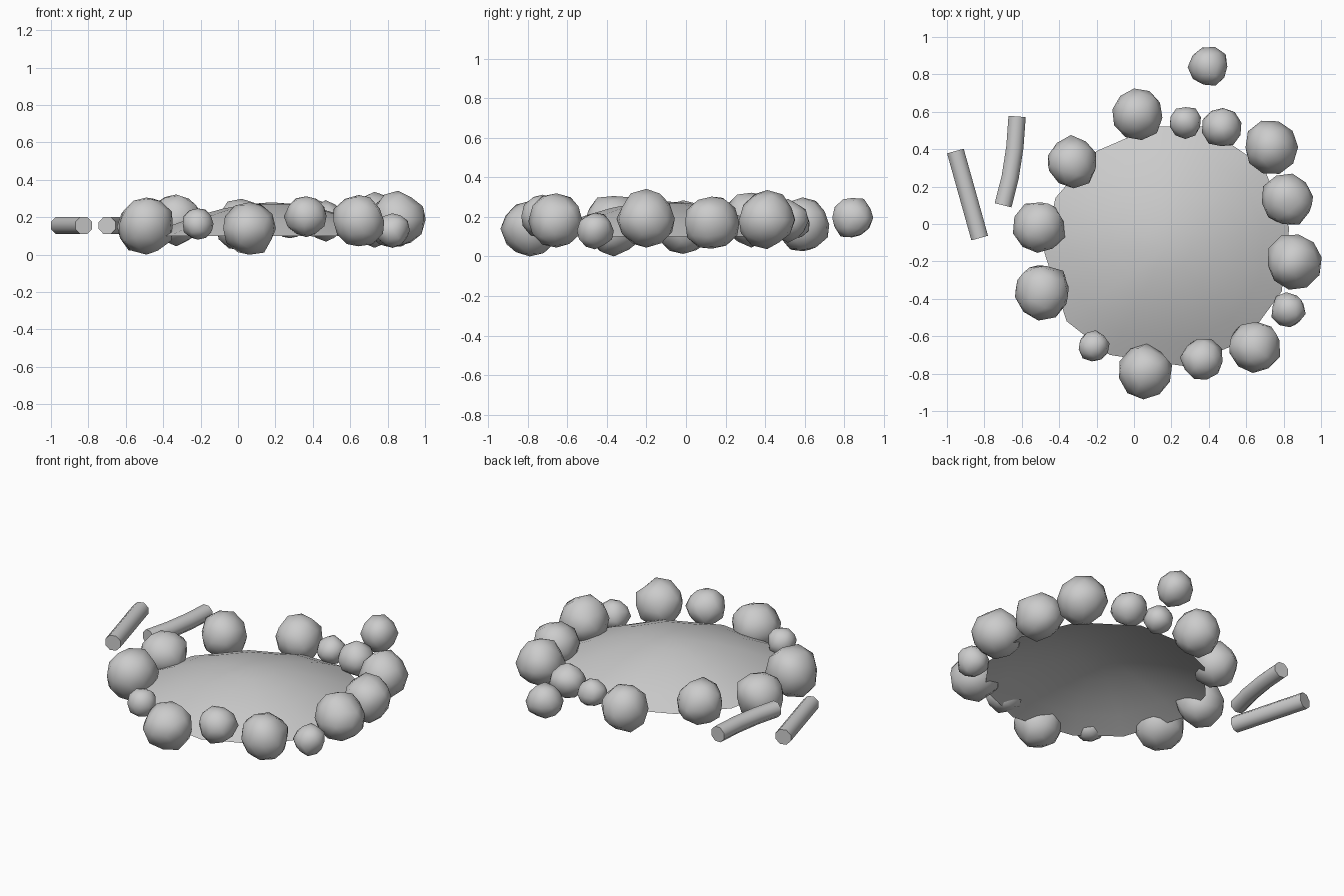
import bpy, bmesh, math, random
from mathutils import Vector

if "Cube" in bpy.data.objects:
    bpy.data.objects.remove(bpy.data.objects["Cube"])

random.seed(7)

def finish(bm, name, angle=50):
    me = bpy.data.meshes.new(name)
    bm.to_mesh(me)
    bm.free()
    ob = bpy.data.objects.new(name, me)
    bpy.context.collection.objects.link(ob)
    bpy.ops.object.select_all(action='DESELECT')
    ob.select_set(True)
    bpy.context.view_layer.objects.active = ob
    bpy.ops.object.shade_smooth_by_angle(angle=math.radians(angle))
    return ob

def stone(i, x, y, z, r):
    # slightly knobbly low-poly ball, turned at random
    bm = bmesh.new()
    bmesh.ops.create_icosphere(bm, subdivisions=2, radius=1)
    spin = random.uniform(0, 6.28)
    c, s = math.cos(spin), math.sin(spin)
    for v in bm.verts:
        p = v.co * r * random.uniform(0.93, 1.07)
        v.co = Vector((x + c * p.x - s * p.y, y + s * p.x + c * p.y, max(0, z + p.z)))
    finish(bm, f"stone_{i}")

def stick(name, path, z, r, sides=8):
    # tube swept along a flat path, with capped ends
    bm = bmesh.new()
    pts = [Vector((x, y, z)) for x, y in path]
    rings = []
    for i, p in enumerate(pts):
        d = (pts[min(i + 1, len(pts) - 1)] - pts[max(i - 1, 0)]).normalized()
        side = Vector((-d.y, d.x, 0))
        ring = []
        for k in range(sides):
            a = 2 * math.pi * (k + 0.5) / sides
            ring.append(bm.verts.new(p + side * r * math.cos(a) + Vector((0, 0, r * math.sin(a)))))
        rings.append(ring)
    for a, b in zip(rings, rings[1:]):
        for k in range(sides):
            n = (k + 1) % sides
            bm.faces.new((a[k], a[n], b[n], b[k]))
    bm.faces.new(rings[0])
    bm.faces.new(rings[-1])
    bmesh.ops.recalc_face_normals(bm, faces=bm.faces)
    finish(bm, name)

# shallow domed bed: open shell with an uneven twelve-sided rim
rim = [(.83, -.02), (.69, .31), (.38, .52), (.1, .52), (-.2, .39), (-.42, .14),
       (-.48, -.15), (-.36, -.52), (-.13, -.7), (.27, -.76), (.6, -.62), (.79, -.36)]
cx, cy = 0.18, -0.12
bm = bmesh.new()
rings = []
for t in (1, .8, .6, .4, .2):
    z = 0.10 + 0.18 * (1 - t ** 1.8)
    rings.append([bm.verts.new((cx + (x - cx) * t, cy + (y - cy) * t, z)) for x, y in rim])
top = bm.verts.new((cx, cy, 0.28))
for k in range(len(rim)):
    n = (k + 1) % len(rim)
    for a, b in zip(rings, rings[1:]):
        bm.faces.new((a[k], a[n], b[n], b[k]))
    bm.faces.new((rings[-1][k], rings[-1][n], top))
finish(bm, "domed_bed")

# ring of stones, plus one stray
stones = [
    (.02, .59, .16, .14), (.275, .545, .17, .085), (.47, .515, .18, .105),
    (.40, .84, .195, .106), (.73, .41, .185, .142), (.82, .13, .172, .14),
    (.855, -.2, .19, .146), (.825, -.46, .13, .092), (.645, -.655, .178, .142),
    (.365, -.725, .205, .113), (.06, -.79, .14, .142), (-.215, -.655, .165, .085),
    (-.49, -.365, .16, .153), (-.507, -.015, .15, .14), (-.33, .33, .19, .137)]
for i, s in enumerate(stones, 1):
    stone(i, *s)

# two sticks beside the ring
stick("straight_stick", [(-.955, .39), (-.89, .158), (-.825, -.075)], .156, .05)
stick("bent_stick", [(-.625, .575), (-.637, .41), (-.662, .25), (-.70, .1)], .156, .05)
